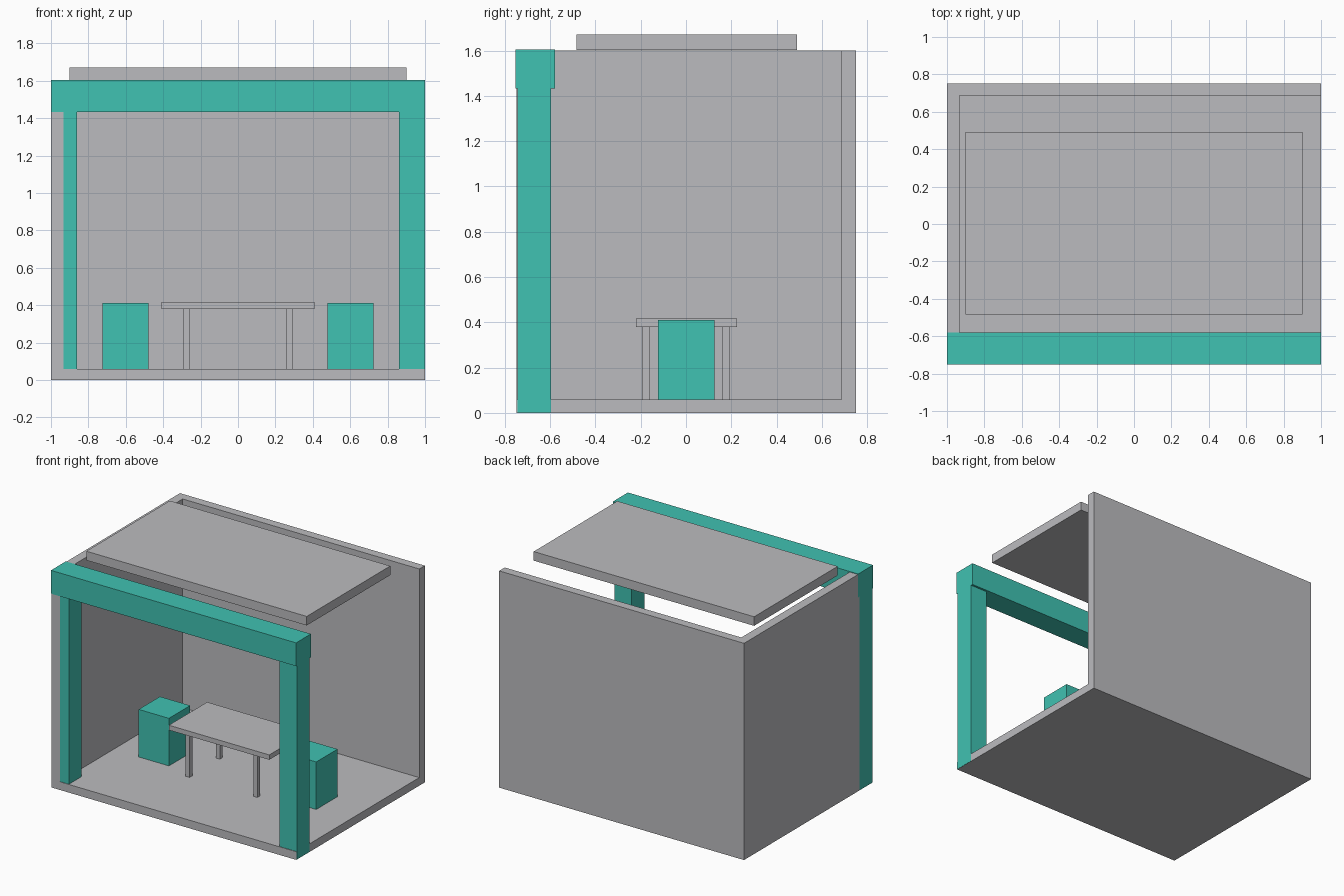
import bpy

if "Cube" in bpy.data.objects:
    bpy.data.objects.remove(bpy.data.objects["Cube"])


def material(name, rgb):
    m = bpy.data.materials.new(name)
    m.diffuse_color = (*rgb, 1.0)
    m.use_nodes = True
    m.node_tree.nodes["Principled BSDF"].inputs["Base Color"].default_value = m.diffuse_color
    return m


GREY = material("light_grey", (0.50, 0.50, 0.52))
TEAL = material("teal", (0.051, 0.539, 0.445))


def box(name, x, y, z, mat):
    """Axis-aligned box from (min, max) ranges."""
    bpy.ops.mesh.primitive_cube_add(size=1)
    ob = bpy.context.object
    ob.name = name
    ob.location = [(a + b) / 2 for a, b in (x, y, z)]
    ob.scale = [b - a for a, b in (x, y, z)]
    bpy.ops.object.transform_apply(location=True, rotation=True, scale=True)
    ob.data.materials.append(mat)
    return ob


def side_range(side, near, far):
    """Range mirrored to the left (-1) or right (+1)."""
    return tuple(sorted((side * near, side * far)))


FLOOR = 0.06
SIDES = (("left", -1), ("right", 1))

# Room shell: floor, back wall and left wall
box("floor", (-1, 1), (-0.748, 0.751), (0, FLOOR), GREY)
box("back_wall", (-1, 1), (0.686, 0.751), (FLOOR, 1.6), GREY)
box("left_wall", (-1, -0.932), (-0.748, 0.686), (FLOOR, 1.6), GREY)

# Raised roof panel
box("roof_panel", (-0.9, 0.9), (-0.484, 0.491), (1.603, 1.67), GREY)

# Entrance frame: beam on two posts, just proud of the shell sides
box("front_beam", (-1.001, 1.001), (-0.752, -0.579), (1.432, 1.604), TEAL)
for label, s in SIDES:
    box(f"{label}_post", side_range(s, 0.86, 1.001), (-0.744, -0.595), (0.001, 1.432), TEAL)

# Table
box("table_top", (-0.41, 0.41), (-0.221, 0.226), (0.38, 0.416), GREY)
for label, s in SIDES:
    for depth, t in (("front", -1), ("back", 1)):
        box(f"table_leg_{depth}_{label}", side_range(s, 0.26, 0.293),
            side_range(t, 0.159, 0.193), (FLOOR, 0.38), GREY)

# Block stools
for label, s in SIDES:
    box(f"{label}_stool", side_range(s, 0.478, 0.725), (-0.123, 0.125), (FLOOR, 0.411), TEAL)
